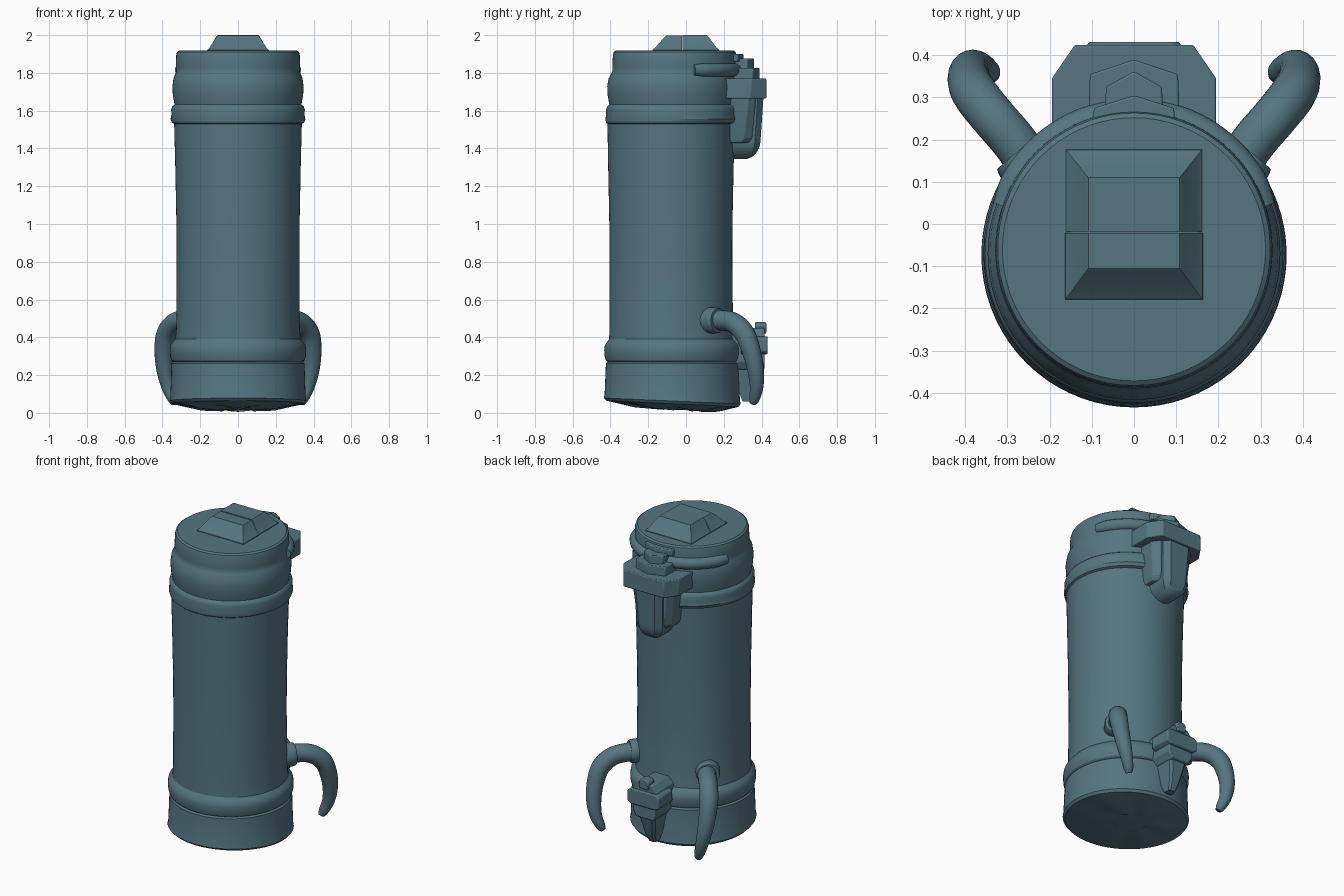
import bpy, bmesh, math
from mathutils import Vector

if "Cube" in bpy.data.objects:
    bpy.data.objects.remove(bpy.data.objects["Cube"])

mat = bpy.data.materials.new("slate teal")
mat.diffuse_color = (0.09, 0.18, 0.22, 1)
mat.use_nodes = True
mat.node_tree.nodes["Principled BSDF"].inputs["Base Color"].default_value = mat.diffuse_color


def finish(name, bm, angle=35, bevel=0):
    bmesh.ops.recalc_face_normals(bm, faces=bm.faces)
    me = bpy.data.meshes.new(name)
    bm.to_mesh(me)
    bm.free()
    ob = bpy.data.objects.new(name, me)
    bpy.context.collection.objects.link(ob)
    me.materials.append(mat)
    if bevel:
        m = ob.modifiers.new("bevel", 'BEVEL')
        m.width, m.segments, m.limit_method = bevel, 2, 'ANGLE'
    bpy.ops.object.select_all(action='DESELECT')
    bpy.context.view_layer.objects.active = ob
    ob.select_set(True)
    bpy.ops.object.shade_smooth_by_angle(angle=math.radians(angle))
    return ob


def loft(name, rings, angle=35, bevel=0):
    """Skin a list of closed rings of equal length and cap both ends."""
    bm = bmesh.new()
    vs = [[bm.verts.new(p) for p in r] for r in rings]
    n = len(vs[0])
    for a, b in zip(vs, vs[1:]):
        for i in range(n):
            j = (i + 1) % n
            bm.faces.new((a[i], a[j], b[j], b[i]))
    bm.faces.new(vs[0])
    bm.faces.new(vs[-1])
    return finish(name, bm, angle, bevel)


def section(z, hx, y0, y1, c):
    """Rectangle at height z whose two rear corners are cut by c = (cx, cy)."""
    cx, cy = c
    return [(-hx, y0, z), (hx, y0, z), (hx, y1 - cy, z), (hx - cx, y1, z),
            (-hx + cx, y1, z), (-hx, y1 - cy, z)]


def prism(name, outline, y0, y1, bevel=0.006):
    """Front outline (x, z) extruded along y."""
    return loft(name, [[(x, y, z) for x, z in outline] for y in (y0, y1)], 30, bevel)


def tube(name, pts, sides=20, steps=8):
    """Smooth tapered tube through (x, y, z, radius) points."""
    P = [Vector(p) for p in pts]
    P = [2 * P[0] - P[1]] + P + [2 * P[-1] - P[-2]]
    path = []
    for a, b, c, d in zip(P, P[1:], P[2:], P[3:]):
        for k in range(steps):
            t = k / steps
            path.append(0.5 * (2 * b + (c - a) * t + (2 * a - 5 * b + 4 * c - d) * t * t
                               + (3 * b - a - 3 * c + d) * t ** 3))
    path.append(P[-2])
    rings, u = [], None
    for i, p in enumerate(path):
        d = (path[min(i + 1, len(path) - 1)] - path[max(i - 1, 0)]).to_3d().normalized()
        u = d.orthogonal() if u is None else u - d * u.dot(d)
        u.normalize()
        v = d.cross(u)
        rings.append([p.to_3d() + p.w * (u * math.cos(2 * math.pi * k / sides)
                      + v * math.sin(2 * math.pi * k / sides)) for k in range(sides)])
    return loft(name, rings, 50)


# canister body: (z, radius, centre y)
N = 72
profile = [(0.015, 0.10, -0.02), (0.02, 0.22, -0.05), (0.045, 0.35, -0.072),
           (0.06, 0.362, -0.073), (0.08, 0.358, -0.073), (0.262, 0.352, -0.072),
           (0.27, 0.342, -0.072), (0.278, 0.352, -0.072), (0.30, 0.359, -0.072),
           (0.335, 0.361, -0.072), (0.36, 0.357, -0.072), (0.375, 0.345, -0.073),
           (0.39, 0.332, -0.075), (0.45, 0.327, -0.078), (0.8, 0.325, -0.08),
           (1.0, 0.326, -0.08), (1.3, 0.332, -0.08), (1.53, 0.338, -0.078),
           (1.536, 0.35, -0.073), (1.555, 0.357, -0.07), (1.58, 0.352, -0.07),
           (1.605, 0.354, -0.07), (1.622, 0.348, -0.07), (1.632, 0.336, -0.07),
           (1.645, 0.338, -0.07), (1.68, 0.345, -0.07), (1.73, 0.347, -0.07),
           (1.77, 0.342, -0.068), (1.795, 0.332, -0.064), (1.81, 0.327, -0.062),
           (1.83, 0.329, -0.061), (1.895, 0.327, -0.06), (1.91, 0.323, -0.06),
           (1.918, 0.312, -0.06)]
rings = []
for z, r, cy in profile:
    ring = []
    for i in range(N):
        a = 2 * math.pi * i / N
        x, y = r * math.cos(a), cy + r * math.sin(a)
        # the underside sags unevenly toward the back
        dz = max(0, 1 - z / 0.25) * (-0.02 * y / 0.35)
        if z < 0.03:
            dz += 0.005 * math.cos(6 * a)
        ring.append((x, y, max(0.002, z + dz)))
    rings.append(ring)
loft("canister_body", rings, 32)


# stepped lid block, split in two halves
def slab(z, h, y0, y1):
    return [(-h, y0, z), (h, y0, z), (h, y1, z), (-h, y1, z)]


loft("lid_block_front", [slab(1.905, 0.165, -0.18, -0.021), slab(1.922, 0.163, -0.178, -0.021),
                         slab(1.935, 0.15, -0.162, -0.021), slab(1.985, 0.118, -0.118, -0.021),
                         slab(1.997, 0.108, -0.105, -0.021)], 20)
loft("lid_block_back", [slab(1.905, 0.163, -0.018, 0.178), slab(1.922, 0.161, -0.018, 0.176),
                        slab(1.935, 0.148, -0.018, 0.16), slab(1.988, 0.118, -0.018, 0.122),
                        slab(2.0, 0.108, -0.018, 0.11)], 20)

# clamp bar wrapped round the back of the neck
arc = []
for k in range(15):
    a = math.radians(18 + 144 * k / 14)
    arc.append((0.322 * math.cos(a), -0.06 + 0.322 * math.sin(a), 1.815,
                0.03 if k in (0, 14) else 0.036))
tube("clamp_bar", arc, 16, 4)

# upper bracket with holder underneath
loft("bracket_plate", [section(z, 0.195, 0.19, 0.425, (0.055, 0.08))
                       for z in (1.665, 1.77)], 25, 0.005)
loft("holder_shell", [section(1.43, 0.115, 0.19, 0.335, (0.03, 0.04)),
                      section(1.455, 0.125, 0.19, 0.35, (0.03, 0.04)),
                      section(1.67, 0.145, 0.19, 0.37, (0.03, 0.04))], 25, 0.005)
tongue = []
for k in range(9):
    t = k / 8 * math.pi / 2
    s = max(0.12, math.sin(t))
    tongue.append(section(1.45 - 0.105 * math.cos(t), 0.09 * s, 0.22, 0.315 + 0.08 * s,
                          (0.035 * s, 0.03 * s)))
tongue.append(section(1.67, 0.10, 0.22, 0.41, (0.035, 0.03)))
loft("holder_tongue", tongue, 30)


# clasp above the bracket
def pent(z, h, y0, y1, y2):
    return [(-h, y0, z), (h, y0, z), (h * 0.95, y1, z), (0, y2, z), (-h * 0.95, y1, z)]


loft("clasp_base", [pent(z, 0.11, 0.2, 0.355, 0.39) for z in (1.76, 1.825)], 25, 0.005)
loft("clasp_cap", [pent(z, 0.07, 0.2, 0.325, 0.362) for z in (1.81, 1.875)], 25, 0.005)
loft("clasp_lip", [pent(z, 0.10, 0.2, 0.275, 0.305) for z in (1.86, 1.9)], 25, 0.005)

# pair of curved horns with collars
for s, side in ((1, "right"), (-1, "left")):
    horn = [(0.22, 0.10, 0.49, 0.054), (0.28, 0.19, 0.49, 0.054), (0.335, 0.255, 0.475, 0.054),
            (0.378, 0.31, 0.42, 0.054), (0.392, 0.345, 0.33, 0.05), (0.388, 0.368, 0.23, 0.044),
            (0.37, 0.374, 0.14, 0.036), (0.345, 0.362, 0.075, 0.028), (0.335, 0.352, 0.05, 0.018)]
    tube(side + "_horn", [(s * x, y, z, r) for x, y, z, r in horn])
    collar = [(0.22, 0.10, 0.49, 0.07), (0.262, 0.155, 0.49, 0.07), (0.276, 0.172, 0.49, 0.064)]
    tube(side + "_horn_collar", [(s * x, y, z, r) for x, y, z, r in collar], 20, 3)


# lower rear fitting: symmetric outlines
def mirror(half):
    return half + [(-x, z) for x, z in reversed(half)]


prism("rear_fitting_block", mirror([(0.06, 0.23), (0.085, 0.27), (0.085, 0.41), (0.05, 0.45)]),
      0.22, 0.415)
prism("rear_fitting_arms", mirror([(0.085, 0.31), (0.11, 0.325), (0.11, 0.39), (0.09, 0.405)]),
      0.29, 0.432)
prism("rear_fitting_cap", mirror([(0.03, 0.42), (0.035, 0.465), (0.02, 0.48)]), 0.365, 0.425)
# tapered tail hanging below the fitting
loft("rear_fitting_tail", [section(0.06, 0.025, 0.30, 0.345, (0.01, 0.01)),
                           section(0.11, 0.035, 0.28, 0.37, (0.012, 0.012)),
                           section(0.25, 0.06, 0.24, 0.405, (0.015, 0.015))], 25)
